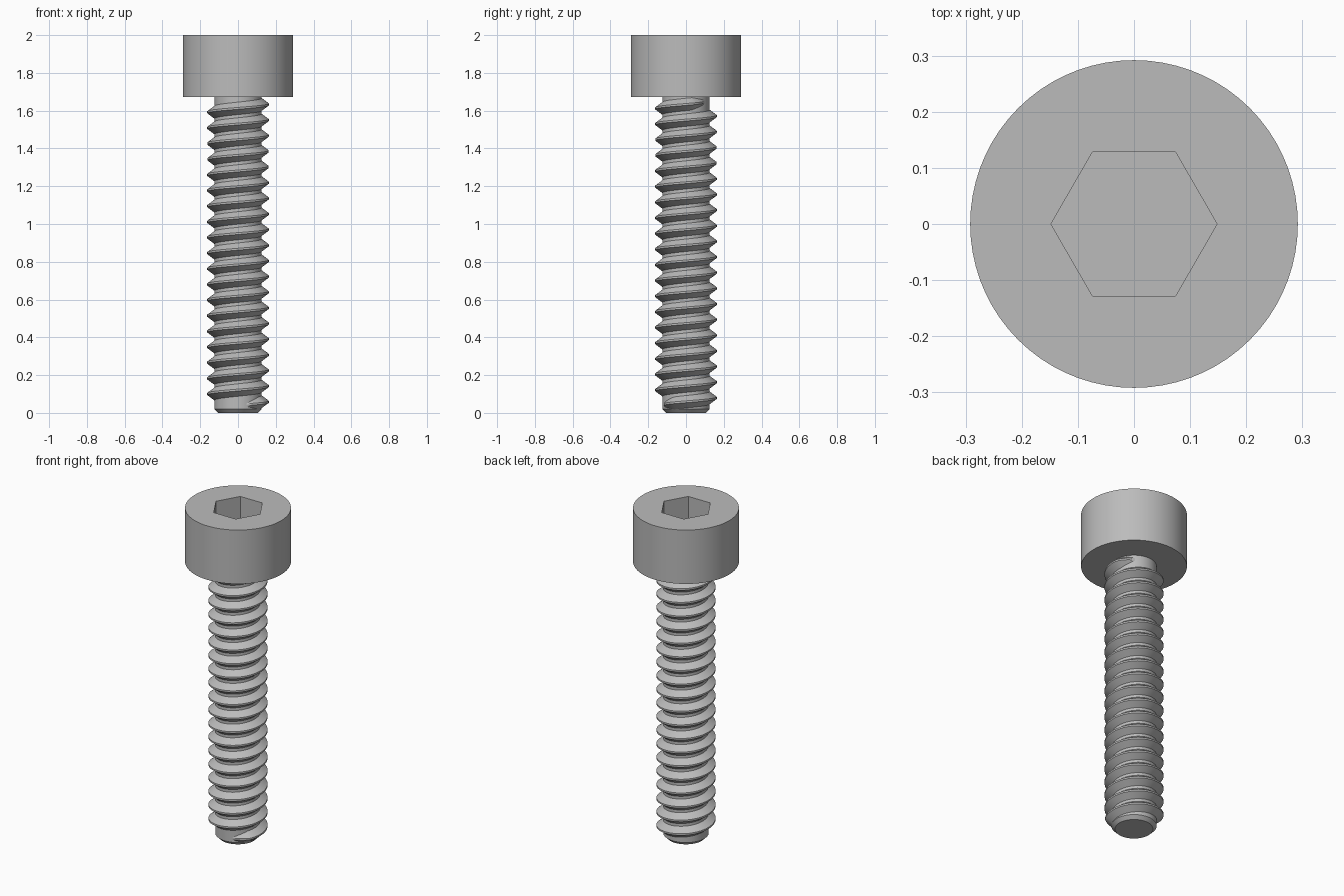
import bpy, bmesh
from math import cos, sin, pi, radians

if "Cube" in bpy.data.objects:
    bpy.data.objects.remove(bpy.data.objects["Cube"], do_unlink=True)

steel = bpy.data.materials.new("grey steel")
steel.use_nodes = True
GREY = (0.5, 0.5, 0.5, 1)
steel.diffuse_color = GREY
steel.node_tree.nodes["Principled BSDF"].inputs["Base Color"].default_value = GREY

HEAD_R, HEAD_Z, TOP = 0.292, 1.672, 2.0
HEX_R, HEX_DEPTH = 0.148, 0.17
CORE_R, CREST_R = 0.125, 0.163


def finish(bm, name):
    bmesh.ops.recalc_face_normals(bm, faces=bm.faces)
    mesh = bpy.data.meshes.new(name)
    bm.to_mesh(mesh)
    bm.free()
    mesh.materials.append(steel)
    obj = bpy.data.objects.new(name, mesh)
    bpy.context.collection.objects.link(obj)
    bpy.ops.object.select_all(action="DESELECT")
    obj.select_set(True)
    bpy.context.view_layer.objects.active = obj
    bpy.ops.object.shade_smooth_by_angle(angle=radians(25))
    return obj


def ring(bm, r, z, n):
    return [bm.verts.new((r * cos(2 * pi * i / n), r * sin(2 * pi * i / n), z))
            for i in range(n)]


def bridge(bm, a, b):
    n = len(a)
    for i in range(n):
        j = (i + 1) % n
        bm.faces.new((a[i], a[j], b[j], b[i]))


# Cylindrical head with a hexagonal socket
SEG = 72
bm = bmesh.new()
under = ring(bm, HEAD_R, HEAD_Z, SEG)
rim = ring(bm, HEAD_R, TOP, SEG)
mouth = ring(bm, HEX_R, TOP, 6)
floor = ring(bm, HEX_R, TOP - HEX_DEPTH, 6)
bm.faces.new(under)
bridge(bm, under, rim)
bridge(bm, mouth, floor)
bm.faces.new(floor)
step = SEG // 6
for k in range(6):
    arc = [rim[(k * step + i) % SEG] for i in range(step + 1)]
    bm.faces.new(arc + [mouth[(k + 1) % 6], mouth[k]])
finish(bm, "socket_head")

# Plain core with a chamfered tip
bm = bmesh.new()
rings = [ring(bm, r, z, SEG) for r, z in
         ((CORE_R - 0.02, 0), (CORE_R, 0.02), (CORE_R, HEAD_Z + 0.01))]
bm.faces.new(rings[0])
for a, b in zip(rings, rings[1:]):
    bridge(bm, a, b)
bm.faces.new(rings[-1])
finish(bm, "shank_core")

# Right-handed helical thread, fading into the core at both ends
START, TURNS, PER_TURN = radians(-73), 19.36, 60
Z_START, Z_END = 0.042, 1.646
FADE = 0.12
steps = round(TURNS * PER_TURN)
bm = bmesh.new()
previous = None
for s in range(steps + 1):
    t = s / steps
    turn = t * TURNS
    angle = START + 2 * pi * turn
    z = Z_START + (Z_END - Z_START) * t
    grow = min(1, turn / FADE, (TURNS - turn) / FADE)
    root = CORE_R - 0.004
    crest = root + (CREST_R - root) * grow
    half = 0.012 + 0.024 * grow
    tip = 0.005
    section = [bm.verts.new((r * cos(angle), r * sin(angle), z + dz))
               for r, dz in ((root, -half), (crest, -tip), (crest, tip), (root, half))]
    if previous:
        bridge(bm, previous, section)
    else:
        bm.faces.new(section)
    previous = section
bm.faces.new(previous)
finish(bm, "screw_thread")
